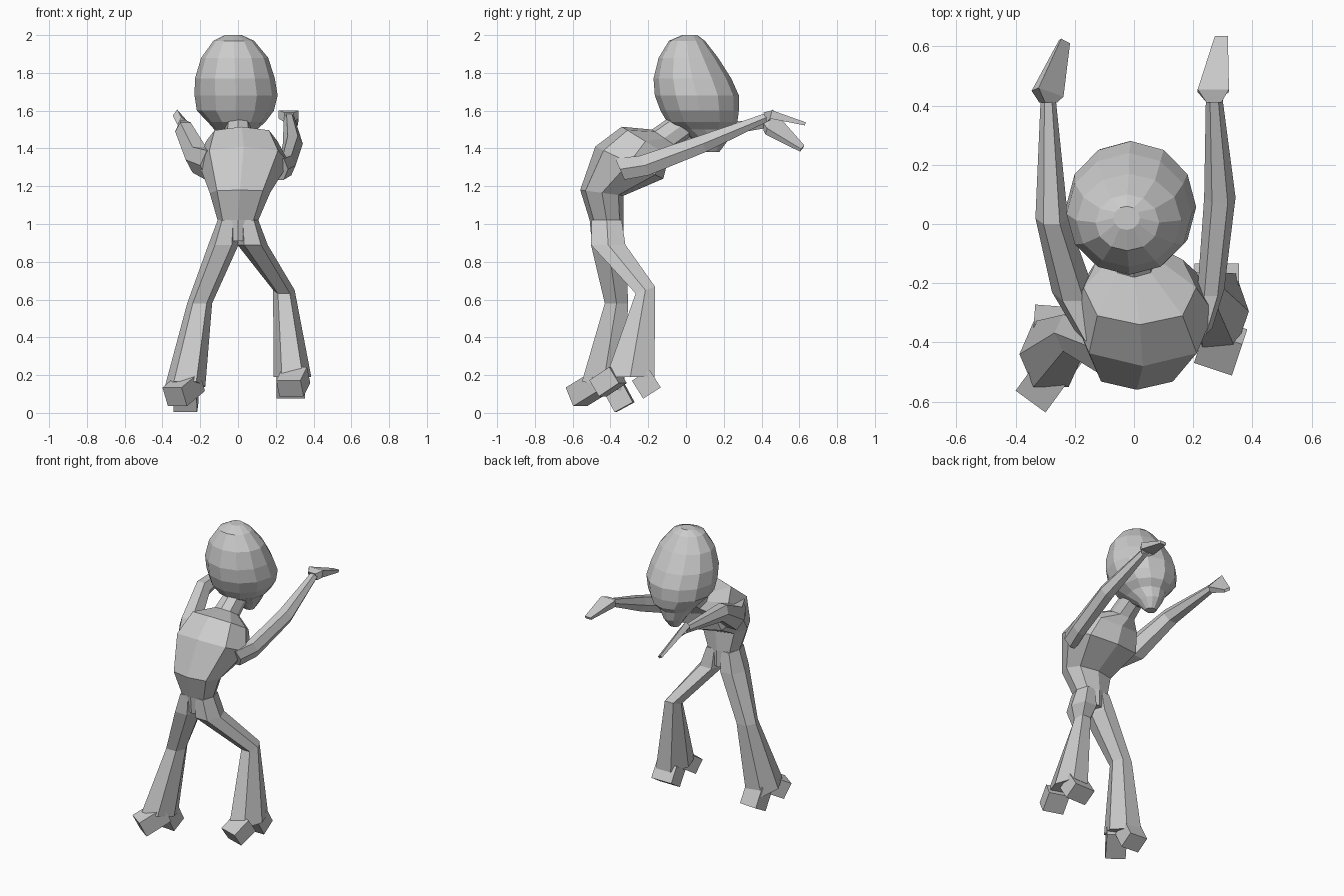
import bpy, bmesh
from math import sin, cos, pi, copysign
from mathutils import Vector as V


def ring(c, u, v, n=6, phase=0.0, p=1.0):
    """Closed section around c spanned by half-axes u and v; p < 1 squares it off."""
    pts = []
    for i in range(n):
        a = 2 * pi * i / n + phase
        s = copysign(abs(sin(a)) ** p, sin(a)) if abs(sin(a)) > 1e-6 else 0
        k = copysign(abs(cos(a)) ** p, cos(a)) if abs(cos(a)) > 1e-6 else 0
        pts.append(V(c) + V(u) * k + V(v) * s)
    return pts


def loft(name, rings):
    """Skin a list of equal-sized sections and cap both ends."""
    bm = bmesh.new()
    rows = [[bm.verts.new(q) for q in r] for r in rings]
    n = len(rows[0])
    for a, b in zip(rows, rows[1:]):
        for i in range(n):
            j = (i + 1) % n
            bm.faces.new((a[i], a[j], b[j], b[i]))
    bm.faces.new(rows[0][::-1])
    bm.faces.new(rows[-1])
    bmesh.ops.recalc_face_normals(bm, faces=bm.faces)
    me = bpy.data.meshes.new(name)
    bm.to_mesh(me)
    bm.free()
    ob = bpy.data.objects.new(name, me)
    bpy.context.collection.objects.link(ob)
    return ob


def block(name, start, end, w, h):
    """Rectangular bar from start to end."""
    d = (V(end) - V(start)).normalized()
    side = d.cross(V((0, 0, 1))).normalized()
    up = side.cross(d)
    r = 2 ** 0.5 / 2
    loft(name, [ring(c, side * w * r, up * h * r, 4, pi / 4) for c in (start, end)])


# torso and neck: back (y, z), front (y, z), centre x, half width
torso = [
    ((-.50, .91), (-.33, .91), 0, .06),
    ((-.51, 1.02), (-.33, 1.02), 0, .108),
    ((-.56, 1.18), (-.33, 1.15), .01, .16),
    ((-.48, 1.41), (-.12, 1.24), .03, .24),
    ((-.34, 1.515), (-.09, 1.36), .02, .19),
    ((-.18, 1.50), (-.05, 1.41), 0, .075),
    ((-.08, 1.57), (.06, 1.49), 0, .065),
]
loft("torso", [ring((cx, (b[0] + f[0]) / 2, (b[1] + f[1]) / 2), (hw, 0, 0),
                    (0, (f[0] - b[0]) / 2, (f[1] - b[1]) / 2), 8, 0, .8)
               for b, f, cx, hw in torso])

# head: z, rear y, face y, left x, right x, with an overhanging mouth and pointed chin
head = [
    (2.00, -.02, .06, -.07, .02),
    (1.97, -.09, .10, -.13, .085),
    (1.88, -.145, .17, -.195, .16),
    (1.77, -.172, .24, -.228, .195),
    (1.68, -.165, .28, -.23, .21),
    (1.60, -.135, .28, -.218, .19),
    (1.54, -.10, .272, -.16, .145),
    (1.50, -.04, .235, -.125, .10),
    (1.44, .05, .22, -.085, .06),
    (1.38, .11, .175, -.05, .02),
]
loft("head", [ring(((l + r) / 2, (a + b) / 2, z), ((r - l) / 2, 0, 0),
                   (0, (b - a) / 2, 0), 12) for z, a, b, l, r in head])

# arms: (centre, half width, half height) from shoulder to wrist
arms = {
    "right_arm": [((.22, -.35, 1.29), .045, .07), ((.26, -.22, 1.31), .045, .065),
                  ((.29, .09, 1.425), .053, .053), ((.27, .44, 1.57), .027, .025)],
    "left_arm": [((-.13, -.36, 1.31), .07, .10), ((-.205, -.23, 1.34), .072, .085),
                 ((-.278, .02, 1.49), .055, .06), ((-.29, .43, 1.53), .025, .025)],
}
for name, secs in arms.items():
    loft(name, [ring(c, (w, 0, 0), (0, -.4 * h, .92 * h), 6) for c, w, h in secs])

# hands: (centre, half-width vector, half-thickness vector) from wrist to fingertips
hands = {
    "right_hand": [((.27, .42, 1.565), (.025, 0, 0), (0, -.01, .025)),
                   ((.268, .45, 1.58), (.053, 0, 0), (0, .005, .022)),
                   ((.295, .632, 1.53), (.022, 0, 0), (0, .003, .008))],
    "left_hand": [((-.29, .41, 1.53), (.02, 0, -.015), (.01, 0, .02)),
                  ((-.292, .44, 1.54), (.042, -.015, -.05), (.012, .005, .016)),
                  ((-.235, .615, 1.40), (.015, -.008, -.01), (.004, .003, .007))],
}
for name, secs in hands.items():
    loft(name, [ring(c, V(u) * 1.41, V(v) * 1.41, 4, pi / 4) for c, u, v in secs])

# flared trouser legs: (centre, half width, depth vector y, z) from waist to hem
legs = {
    "right_leg": [((.055, -.42, 1.02), .053, .09, 0), ((.077, -.412, .89), .08, .103, 0),
                  ((.243, -.215, .65), .057, .058, .02), ((.288, -.295, .19), .10, .145, 0)],
    "left_leg": [((-.055, -.42, 1.02), .053, .09, 0), ((-.077, -.412, .89), .08, .103, 0),
                 ((-.203, -.368, .58), .066, .07, 0), ((-.28, -.44, .14), .107, .125, -.03)],
}
for name, secs in legs.items():
    loft(name, [ring(c, (w, 0, 0), (0, d, t), 6, 0, .85) for c, w, d, t in secs])

# shoes: heel and toe blocks poking out below the hems
block("right_heel", (.31, -.36, .20), (.275, -.465, .13), .135, .10)
block("right_toe", (.28, -.24, .20), (.28, -.18, .105), .15, .11)
block("left_heel", (-.24, -.45, .165), (-.335, -.58, .085), .125, .11)
block("left_toe", (-.28, -.39, .15), (-.275, -.325, .03), .125, .11)
